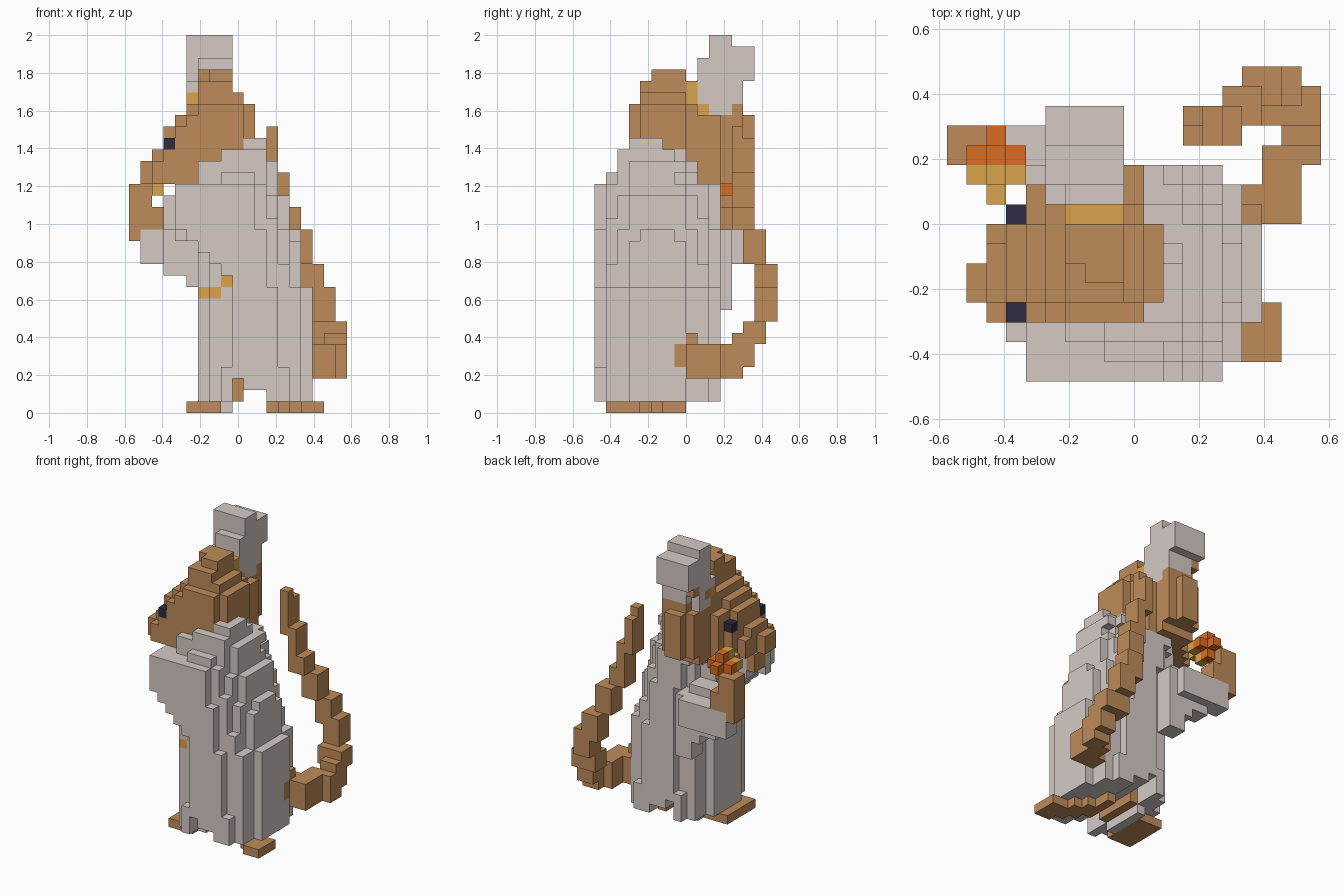
import bpy
import bmesh
from mathutils import Vector

# The figure is made of cubes on a regular grid
UNIT = 2 / 33
ORIGIN = Vector((-9.5, -8, 0))
cells = {}

if "Cube" in bpy.data.objects:
    bpy.data.objects.remove(bpy.data.objects["Cube"], do_unlink=True)


def make_material(name, red, green, blue):
    material = bpy.data.materials.new(name)
    material.use_nodes = True
    colour = (red, green, blue, 1)
    material.diffuse_color = colour
    for node in material.node_tree.nodes:
        if node.type == "BSDF_PRINCIPLED":
            node.inputs["Base Color"].default_value = colour
    return material


GREY = make_material("warm grey cloth", .66, .59, .56)
BROWN = make_material("brown fur", .52, .26, .1)
GOLD = make_material("gold trim", .7, .37, .07)
ORANGE = make_material("orange glow", .7, .15, .016)
NAVY = make_material("dark navy", .026, .026, .06)

part_materials = {
    "robe": GREY, "left_sleeve": GREY, "right_sleeve": GREY, "hat": GREY,
    "head": BROWN, "snout": BROWN, "hood_back": BROWN,
    "right_hand": BROWN, "left_hand": BROWN,
    "tail": BROWN, "left_foot": BROWN, "right_foot": BROWN, "leg": BROWN,
    "hat_patches": BROWN, "hat_band": GOLD, "belt": GOLD, "flame_base": GOLD,
    "flame": ORANGE, "eyes": NAVY,
}


def box(part, x, y, z):
    """Fill an inclusive block of grid cells."""
    for i in range(x[0], x[1] + 1):
        for j in range(y[0], y[1] + 1):
            for k in range(z[0], z[1] + 1):
                cells[i, j, k] = part


def rounded_layer(part, x, y, z, power=2.1):
    """Fill a block whose plan has rounded corners."""
    centre_x, centre_y = sum(x) / 2, sum(y) / 2
    radius_x = (x[1] - x[0] + 1) / 2
    radius_y = (y[1] - y[0] + 1) / 2
    for i in range(x[0], x[1] + 1):
        for j in range(y[0], y[1] + 1):
            across = abs(i - centre_x) / radius_x
            along = abs(j - centre_y) / radius_y
            if across ** power + along ** power <= 1:
                box(part, x=(i, i), y=(j, j), z=z)


# Robe, tapering towards the shoulders
rounded_layer("robe", x=(6, 15), y=(0, 10), z=(1, 3), power=2.4)
rounded_layer("robe", x=(6, 15), y=(0, 10), z=(4, 10))
rounded_layer("robe", x=(6, 14), y=(0, 10), z=(11, 12))
rounded_layer("robe", x=(6, 14), y=(0, 10), z=(13, 13), power=1.9)
rounded_layer("robe", x=(6, 14), y=(0, 10), z=(14, 14), power=1.7)
rounded_layer("robe", x=(6, 14), y=(0, 10), z=(15, 15), power=1.5)
rounded_layer("robe", x=(5, 13), y=(0, 10), z=(16, 16))
rounded_layer("robe", x=(5, 13), y=(0, 10), z=(17, 18), power=1.8)
rounded_layer("robe", x=(5, 12), y=(0, 10), z=(19, 19))
rounded_layer("robe", x=(6, 12), y=(1, 8), z=(20, 20))
rounded_layer("robe", x=(7, 12), y=(2, 8), z=(21, 21))
rounded_layer("robe", x=(8, 11), y=(2, 7), z=(22, 22))
box("robe", x=(6, 9), y=(2, 2), z=(20, 21))
box("robe", x=(8, 11), y=(2, 2), z=(22, 22))
box("robe", x=(10, 11), y=(3, 5), z=(23, 23))
box("robe", x=(5, 6), y=(3, 8), z=(15, 19))

# Gap between the legs
for i, k in ((9, 1), (9, 2), (10, 1), (11, 1)):
    for j in range(16):
        cells.pop((i, j, k), None)
box("leg", x=(9, 9), y=(3, 7), z=(1, 2))
box("robe", x=(8, 8), y=(3, 7), z=(0, 0))

# Feet, turned outwards
box("left_foot", x=(5, 7), y=(2, 6), z=(0, 0))
box("right_foot", x=(12, 12), y=(4, 7), z=(0, 0))
box("right_foot", x=(13, 13), y=(3, 5), z=(0, 0))
box("right_foot", x=(14, 14), y=(2, 4), z=(0, 0))
box("right_foot", x=(15, 16), y=(1, 3), z=(0, 0))

# Front sleeve, hanging in a diagonal, with the hand inside
for i in range(4, 10):
    box("left_sleeve", x=(i, i), y=(0, 4), z=(20 - i, 19))
box("left_sleeve", x=(3, 3), y=(2, 2), z=(16, 18))
box("left_hand", x=(3, 3), y=(3, 4), z=(17, 18))

# Back sleeve, hand and flame
box("right_sleeve", x=(1, 6), y=(11, 12), z=(13, 15))
box("right_sleeve", x=(3, 7), y=(10, 11), z=(12, 15))
box("right_sleeve", x=(5, 7), y=(10, 11), z=(11, 11))
box("right_sleeve", x=(6, 7), y=(10, 11), z=(9, 10))
box("right_sleeve", x=(4, 6), y=(9, 10), z=(15, 16))
box("right_hand", x=(0, 0), y=(11, 12), z=(15, 19))
box("right_hand", x=(1, 1), y=(11, 12), z=(16, 19))
box("right_hand", x=(2, 2), y=(11, 12), z=(16, 17))
for part, j in (("flame_base", 10), ("flame", 11)):
    box(part, x=(1, 3), y=(j, j), z=(20, 20))
    box(part, x=(2, 2), y=(j, j), z=(19, 21))
box("flame_base", x=(2, 2), y=(9, 9), z=(20, 20))
box("flame", x=(2, 2), y=(12, 12), z=(20, 20))

# Belt showing where the robe opens
for (i, j, k), part in list(cells.items()):
    if part == "robe" and j < 8 and ((i < 8 and k == 10) or (i == 8 and k == 11)):
        cells[i, j, k] = "belt"

# Head, stepped up to a peak
box("head", x=(3, 9), y=(3, 8), z=(20, 22))
box("head", x=(2, 9), y=(3, 7), z=(20, 21))
box("head", x=(2, 10), y=(4, 6), z=(20, 22))
box("head", x=(4, 9), y=(3, 8), z=(23, 24))
box("head", x=(3, 10), y=(4, 7), z=(23, 24))
box("head", x=(4, 10), y=(4, 7), z=(25, 25))
box("head", x=(5, 9), y=(3, 8), z=(25, 25))
box("head", x=(6, 9), y=(3, 8), z=(26, 26))
box("head", x=(5, 10), y=(4, 7), z=(26, 26))
box("head", x=(6, 9), y=(4, 7), z=(27, 27))
box("head", x=(6, 8), y=(4, 7), z=(28, 28))
box("head", x=(6, 8), y=(6, 7), z=(29, 29))
box("head", x=(7, 8), y=(5, 5), z=(29, 29))
box("head", x=(5, 5), y=(8, 9), z=(26, 26))
box("snout", x=(1, 1), y=(4, 5), z=(20, 21))
for j in (3, 8):
    box("eyes", x=(3, 3), y=(j, j), z=(23, 23))

# Back of the head below the hat
box("hood_back", x=(5, 8), y=(9, 11), z=(20, 25))
box("hood_back", x=(5, 8), y=(12, 12), z=(21, 25))
box("hood_back", x=(6, 7), y=(13, 13), z=(21, 25))
box("hood_back", x=(9, 9), y=(9, 10), z=(20, 25))
box("hood_back", x=(4, 4), y=(9, 9), z=(20, 24))
box("hood_back", x=(6, 8), y=(12, 12), z=(26, 26))

# Hat, its band and two patches
box("hat_band", x=(6, 8), y=(8, 8), z=(27, 28))
box("hat_band", x=(6, 8), y=(9, 9), z=(26, 26))
box("hat_band", x=(5, 5), y=(9, 9), z=(27, 27))
box("hat", x=(5, 8), y=(10, 11), z=(26, 32))
box("hat", x=(6, 8), y=(9, 9), z=(27, 30))
box("hat", x=(5, 5), y=(9, 9), z=(28, 28))
box("hat", x=(6, 8), y=(12, 12), z=(27, 27))
box("hat", x=(5, 8), y=(12, 12), z=(28, 31))
box("hat", x=(5, 8), y=(13, 13), z=(29, 31))
box("hat_patches", x=(5, 5), y=(10, 10), z=(27, 27))
box("hat_patches", x=(5, 5), y=(12, 12), z=(28, 28))

# Tail, curling back and then up
box("tail", x=(15, 15), y=(7, 7), z=(4, 5))
box("tail", x=(15, 15), y=(8, 8), z=(6, 6))
box("tail", x=(15, 17), y=(8, 9), z=(3, 5))
box("tail", x=(16, 17), y=(10, 11), z=(3, 5))
box("tail", x=(17, 18), y=(11, 12), z=(3, 5))
box("tail", x=(17, 18), y=(12, 13), z=(4, 6))
box("tail", x=(16, 18), y=(13, 14), z=(6, 7))
box("tail", x=(16, 17), y=(14, 15), z=(8, 10))
box("tail", x=(15, 16), y=(14, 15), z=(10, 12))
box("tail", x=(14, 15), y=(13, 14), z=(13, 15))
box("tail", x=(13, 14), y=(12, 13), z=(16, 17))
box("tail", x=(13, 13), y=(12, 13), z=(18, 20))
box("tail", x=(12, 12), y=(12, 13), z=(20, 23))
box("tail", x=(12, 12), y=(12, 12), z=(24, 24))


def build_part(name, material):
    """Make a mesh from the open cube faces of one part."""
    mesh = bpy.data.meshes.new(name)
    bm = bmesh.new()
    for cell, part in cells.items():
        if part != name:
            continue
        centre = Vector(cell) + Vector((.5, .5, .5)) + ORIGIN
        for axis in range(3):
            for sign in (-1, 1):
                normal = Vector((0, 0, 0))
                normal[axis] = sign
                if tuple(int(c + n) for c, n in zip(cell, normal)) in cells:
                    continue
                side = Vector((0, 0, 0))
                side[(axis + 1) % 3] = .5
                up = normal.cross(side)
                middle = centre + normal / 2
                corners = (middle - side - up, middle + side - up,
                           middle + side + up, middle - side + up)
                bm.faces.new([bm.verts.new(c * UNIT) for c in corners])
    bmesh.ops.remove_doubles(bm, verts=bm.verts, dist=UNIT / 100)
    bm.to_mesh(mesh)
    bm.free()
    mesh.materials.append(material)
    bpy.context.collection.objects.link(bpy.data.objects.new(name, mesh))


for part_name, part_material in part_materials.items():
    build_part(part_name, part_material)
